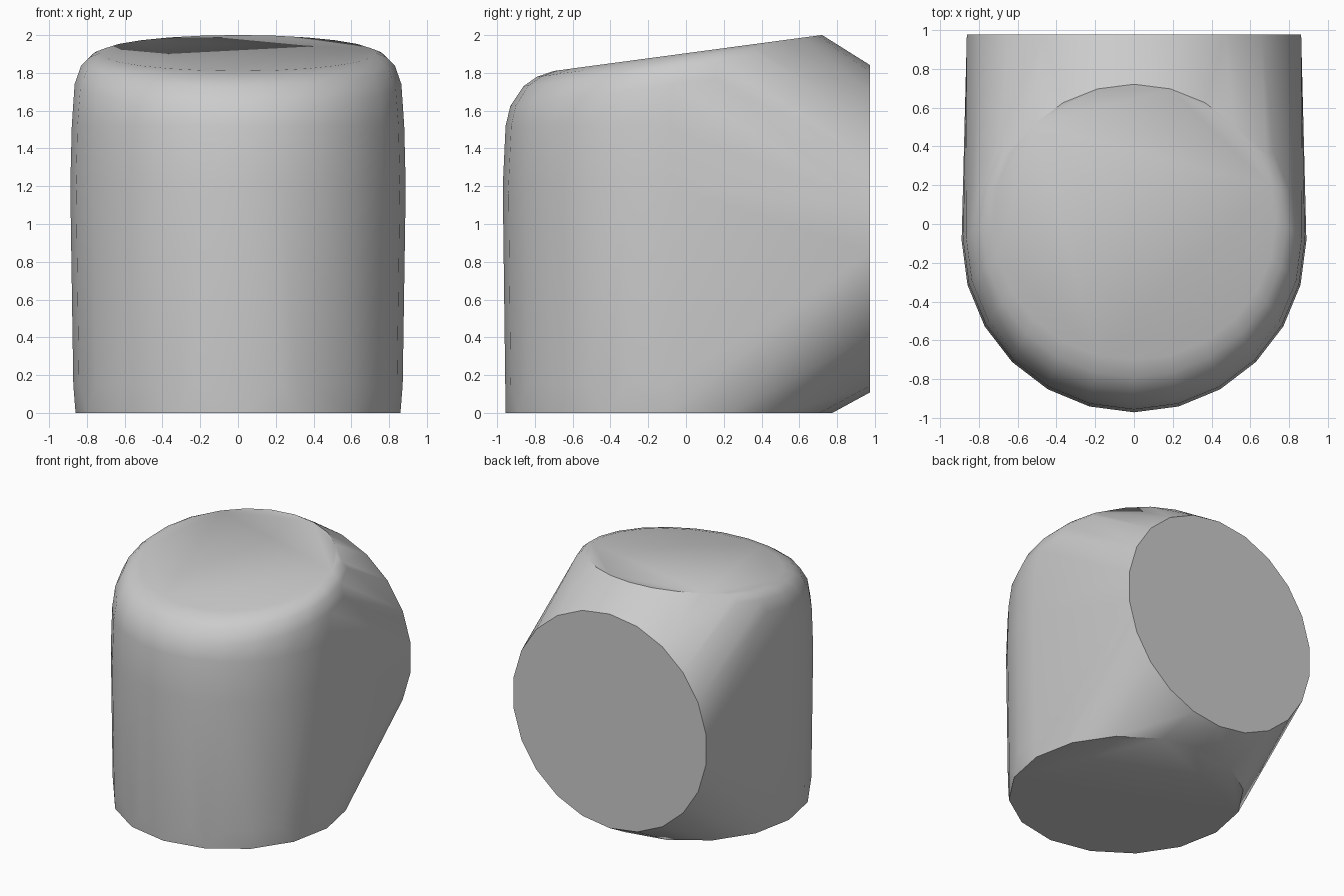
import bpy, bmesh
from math import sin, cos, pi, radians

cube = bpy.data.objects.get("Cube")
if cube:
    bpy.data.objects.remove(cube)

TILT = 0.134      # slope of the top face
BACK = 0.975      # position of the round back face

grey = bpy.data.materials.new("plain_grey")
grey.use_nodes = True
colour = (0.6, 0.6, 0.6, 1)
grey.diffuse_color = colour
grey.node_tree.nodes["Principled BSDF"].inputs["Base Color"].default_value = colour

bm = bmesh.new()


def ring(cy, z, rx, ry, sides, slope=0.0, y_max=2.0):
    """Level or sloping ring of points around the upright axis."""
    for i in range(sides):
        a = 2 * pi * i / sides - pi / 2
        y = cy + ry * sin(a)
        if y <= y_max:
            bm.verts.new((rx * cos(a), y, z + slope * y))


# upright barrel: base and slightly swollen middle
ring(-0.09, 0.0, 0.86, 0.865, 16)
ring(-0.09, 0.15, 0.872, 0.868, 24, y_max=0.0)
ring(-0.085, 1.2, 0.888, 0.885, 24, y_max=0.1)
ring(-0.085, 1.52, 0.88, 0.87, 24, y_max=0.2)

# rounded shoulder and sloping flat top: (centre y, height, rx, ry)
for cy, z, rx, ry in [(-0.07, 1.75, 0.865, 0.86), (-0.04, 1.845, 0.83, 0.82),
                      (-0.02, 1.885, 0.785, 0.77)]:
    ring(cy, z, rx, ry, 24, TILT, 0.45)
ring(0.01, 1.904, 0.73, 0.71, 24, TILT)

# round back face
for i in range(22):
    a = 2 * pi * i / 22
    bm.verts.new((0.87 * sin(a), BACK, 0.975 + 0.866 * cos(a)))

# wrap the rings in one skin
hull = bmesh.ops.convex_hull(bm, input=bm.verts)
loose = [v for v in bm.verts if not v.link_faces]
bmesh.ops.delete(bm, geom=loose, context='VERTS')
bmesh.ops.dissolve_limit(bm, angle_limit=radians(0.5), verts=bm.verts, edges=bm.edges)
bmesh.ops.recalc_face_normals(bm, faces=bm.faces)

mesh = bpy.data.meshes.new("elbow_block")
bm.to_mesh(mesh)
bm.free()
mesh.materials.append(grey)
block = bpy.data.objects.new("elbow_block", mesh)
bpy.context.collection.objects.link(block)
bpy.context.view_layer.objects.active = block
block.select_set(True)
bpy.ops.object.shade_smooth_by_angle(angle=radians(30))
